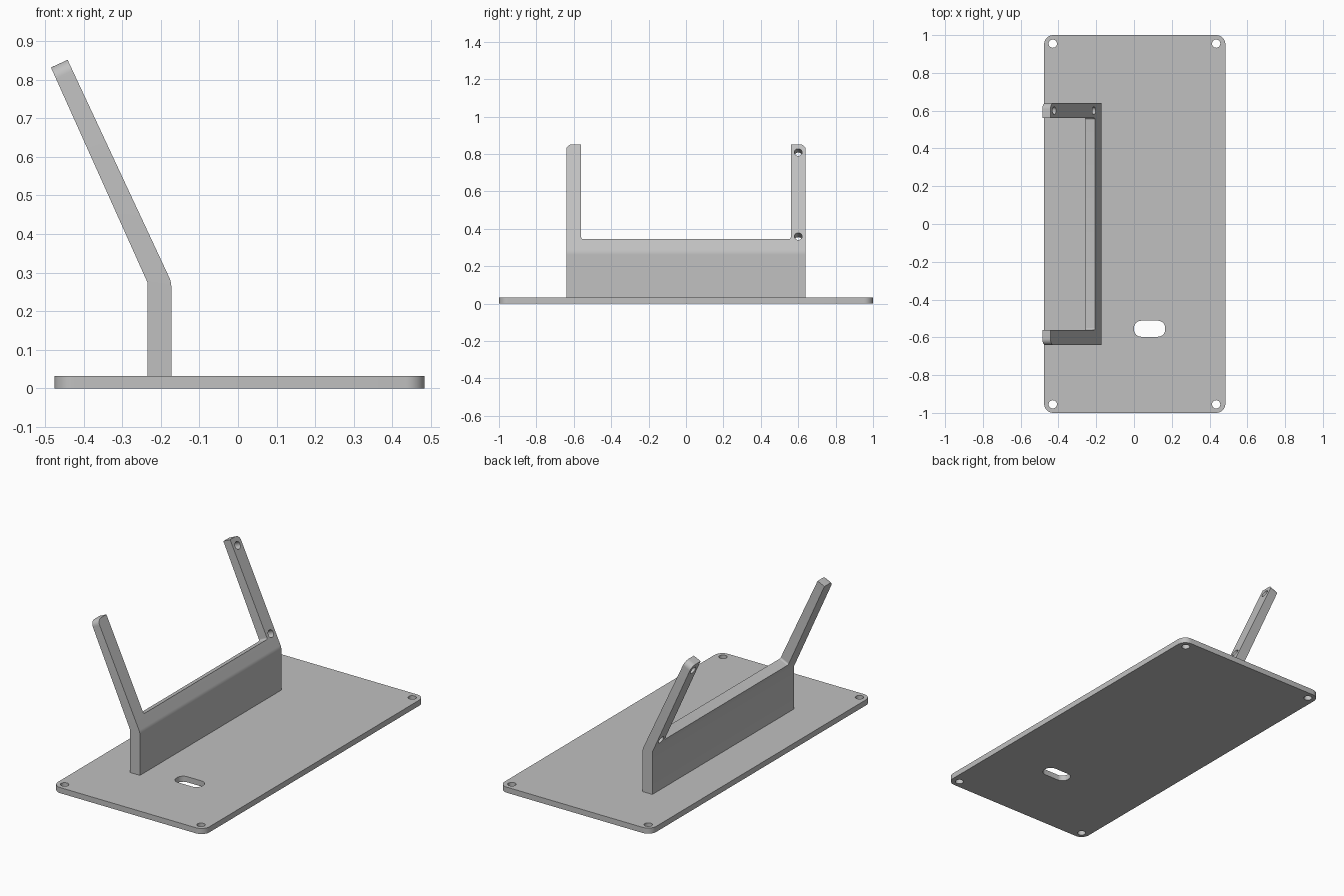
import bpy, bmesh, math
from mathutils import Matrix, Vector

cube = bpy.data.objects.get("Cube")
if cube:
    bpy.data.objects.remove(cube)

grey = bpy.data.materials.new("plain grey")
grey.use_nodes = True
colour = (0.53, 0.53, 0.53, 1)
grey.diffuse_color = colour
grey.node_tree.nodes["Principled BSDF"].inputs["Base Color"].default_value = colour


def outline(corners, steps=8):
    """Turn (x, y, radius) corners into a filleted outline."""
    result = []
    for i, (x, y, r) in enumerate(corners):
        p = Vector((x, y))
        if r == 0:
            result.append(p)
            continue
        a = (Vector(corners[i - 1][:2]) - p).normalized()
        b = (Vector(corners[(i + 1) % len(corners)][:2]) - p).normalized()
        half = a.angle(b) / 2
        centre = p + (a + b).normalized() * (r / math.sin(half))
        start = p + a * (r / math.tan(half)) - centre
        end = p + b * (r / math.tan(half)) - centre
        sweep = math.pi - 2 * half
        for k in range(steps + 1):
            t = k / steps
            result.append(centre + (start * math.sin((1 - t) * sweep)
                                    + end * math.sin(t * sweep)) / math.sin(sweep))
    return result


def rectangle(x0, x1, y0, y1, r):
    return outline([(x0, y0, r), (x1, y0, r), (x1, y1, r), (x0, y1, r)])


def circle(x, y, r, n=24):
    return [Vector((x + r * math.cos(i * math.tau / n),
                    y + r * math.sin(i * math.tau / n))) for i in range(n)]


def prism(name, points, low, high, frame=Matrix()):
    """Extrude an outline between two heights of a local frame."""
    bm = bmesh.new()
    face = bm.faces.new([bm.verts.new((p.x, p.y, low)) for p in points])
    top = bmesh.ops.extrude_face_region(bm, geom=[face])["geom"]
    bmesh.ops.translate(bm, vec=(0, 0, high - low),
                        verts=[v for v in top if isinstance(v, bmesh.types.BMVert)])
    bm.transform(frame)
    bmesh.ops.recalc_face_normals(bm, faces=bm.faces)
    mesh = bpy.data.meshes.new(name)
    bm.to_mesh(mesh)
    bm.free()
    mesh.materials.append(grey)
    obj = bpy.data.objects.new(name, mesh)
    bpy.context.collection.objects.link(obj)
    return obj


def select(obj):
    bpy.ops.object.select_all(action="DESELECT")
    obj.select_set(True)
    bpy.context.view_layer.objects.active = obj


def boolean(obj, cutter, operation="DIFFERENCE"):
    cutter.hide_render = True
    mod = obj.modifiers.new("cut", "BOOLEAN")
    mod.operation, mod.solver, mod.object = operation, "EXACT", cutter
    select(obj)
    bpy.ops.object.modifier_apply(modifier=mod.name)
    bpy.data.objects.remove(cutter)


def finish(obj):
    select(obj)
    bpy.ops.object.shade_smooth_by_angle(angle=math.radians(30))


# Base plate with rounded corners, screw holes and a cable slot
base = prism("base_plate", rectangle(-0.476, 0.484, -1, 1, 0.05), 0, 0.032)
for x in (-0.43, 0.435):
    for y in (-0.955, 0.955):
        boolean(base, prism("screw_cutter", circle(x, y, 0.022), -0.1, 0.1))
boolean(base, prism("slot_cutter", rectangle(0, 0.165, -0.597, -0.512, 0.038), -0.1, 0.1))
finish(base)

# Bracket: bent side profile spanning the full width
side_frame = Matrix(((1, 0, 0, 0), (0, 0, -1, 0), (0, 1, 0, 0), (0, 0, 0, 1)))
side = outline([(-0.173, 0.025, 0), (-0.173, 0.276, 0.06), (-0.484, 0.942, 0),
                (-0.530, 0.932, 0), (-0.235, 0.275, 0), (-0.235, 0.025, 0)])
bracket = prism("bracket", side, -0.64, 0.64, side_frame)

# Tilted U outline leaves the two arms standing above the wall
tilt = math.radians(25)
s, c = math.sin(tilt), math.cos(tilt)
tilted = Matrix(((0, -s, c, -0.206), (1, 0, 0, 0), (0, c, s, 0.345), (0, 0, 0, 1)))
half, inner, top = 0.64, 0.56, 0.559
right_half = [(half, -0.6, 0), (half, top, 0.032), (inner, top, 0), (inner, 0, 0.01)]
left_half = [(-y, z, r) for y, z, r in reversed(right_half)]
u_shape = outline(right_half + left_half)
# slightly wider at the sides so the wall ends stay clean
boolean(bracket, prism("u_cutter", [Vector((p.x * 1.0001, p.y)) for p in u_shape],
                       -0.35, 0.35, tilted), "INTERSECT")

# Mounting holes through the arms
for y in (-0.6, 0.6):
    for height in (0.016, 0.512):
        boolean(bracket, prism("arm_hole_cutter", circle(y, height, 0.021), -0.15, 0.1, tilted))
finish(bracket)
